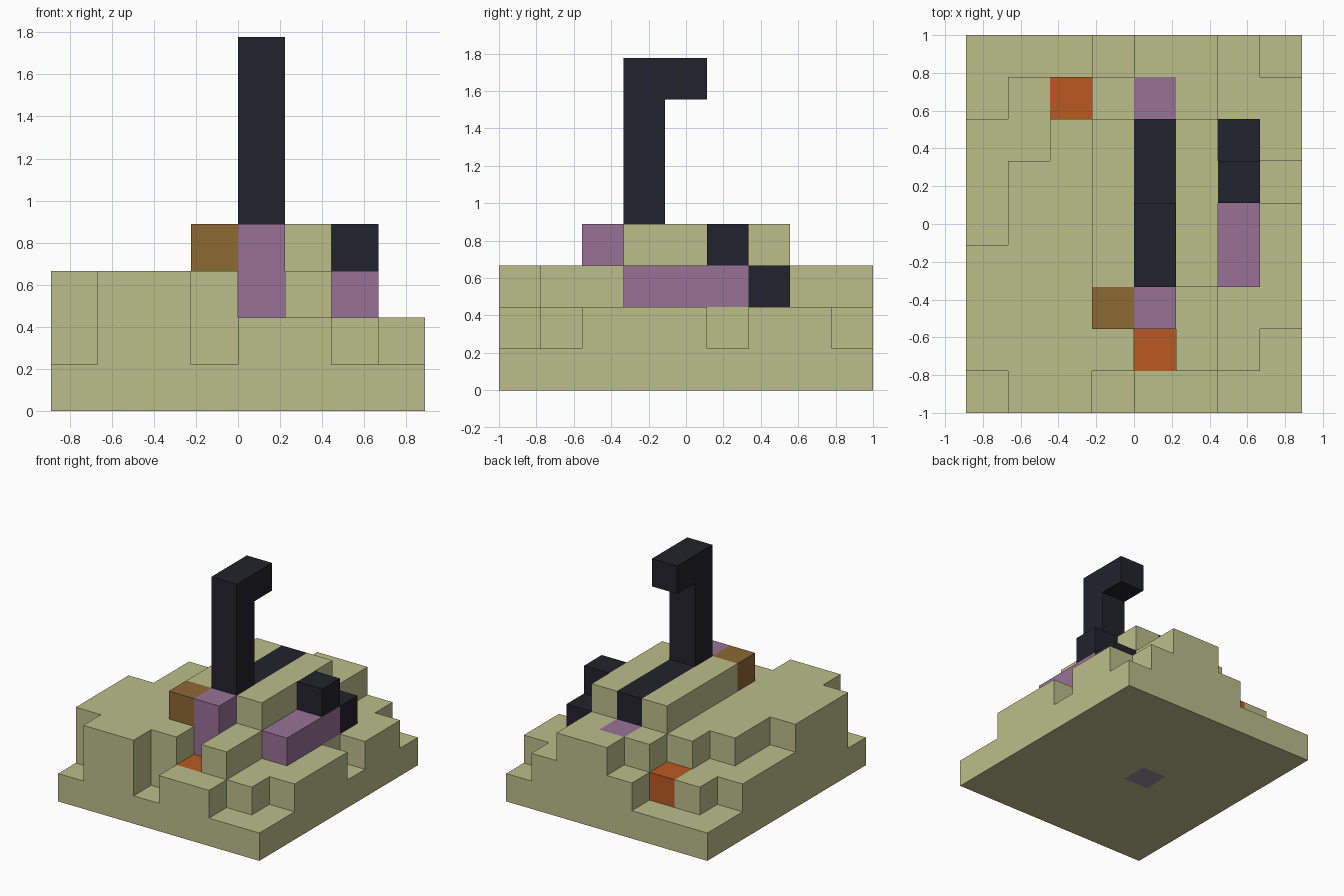
import bpy
import bmesh
from math import radians
from mathutils import Vector

default = bpy.data.objects.get("Cube")
if default:
    bpy.data.objects.remove(default, do_unlink=True)

UNIT = 2 / 9
ORIGIN = Vector((-4, -4.5, 0))


def material(name, rgb):
    m = bpy.data.materials.new(name)
    m.use_nodes = True
    m.diffuse_color = (*rgb, 1)
    bsdf = m.node_tree.nodes["Principled BSDF"]
    bsdf.inputs["Base Color"].default_value = (*rgb, 1)
    bsdf.inputs["Roughness"].default_value = 0.9
    return m


khaki = material("khaki", (0.497, 0.515, 0.254))
black = material("blue_black", (0.016, 0.016, 0.025))
purple = material("dusty_purple", (0.309, 0.171, 0.305))
brown = material("brown", (0.270, 0.138, 0.034))
orange = material("burnt_orange", (0.491, 0.100, 0.016))
grey = material("grey", (0.29, 0.27, 0.31))


def box(x, y, z, nx=1, ny=1, nz=1):
    """Set of grid cells filling a box."""
    return {(x + i, y + j, z + k)
            for i in range(nx) for j in range(ny) for k in range(nz)}


# Coloured blocks set into the mound
parts = {
    "post": (black, box(4, 3, 4, nz=4) | box(4, 4, 7)),
    "ridge_strip": (black, box(4, 3, 3, ny=4)),
    "side_blocks": (black, box(6, 5, 3) | box(6, 6, 2)),
    "side_bench": (purple, box(6, 3, 2, ny=3)),
    "front_pillar": (purple, box(4, 2, 2, nz=2)),
    "rear_tile": (purple, box(4, 7, 2)),
    "front_crate": (brown, box(3, 2, 3)),
    "front_tile": (orange, box(4, 1, 1)),
    "rear_block": (orange, box(2, 7, 1)),
    "underside_stone": (grey, box(3, 4, 0)),
}

# Stepped mound: one string of column heights per row, front to back
steps = ["13312211", "33332321", "33344322", "33344432", "23344432",
         "23344441", "22344432", "12233322", "11123321"]
mound = set()
for y, row in enumerate(steps):
    for x, height in enumerate(row):
        mound |= box(x, y, 0, nz=int(height))
for _, cells in parts.values():
    mound -= cells
parts["mound"] = (khaki, mound)

solid = set().union(*(cells for _, cells in parts.values()))


def build(name, mat, cells):
    """Outer skin of the cells, with flat areas merged."""
    bm = bmesh.new()
    for cell in sorted(cells):
        centre = Vector(cell) + Vector((0.5, 0.5, 0.5))
        for axis in range(3):
            for sign in (-1, 1):
                n = Vector((0, 0, 0))
                n[axis] = sign
                if tuple(int(c + d) for c, d in zip(cell, n)) in solid:
                    continue
                u = Vector((0, 0, 0))
                u[(axis + 1) % 3] = 0.5
                v = n.cross(u)
                mid = centre + n * 0.5
                corners = (mid - u - v, mid + u - v, mid + u + v, mid - u + v)
                bm.faces.new([bm.verts.new((c + ORIGIN) * UNIT) for c in corners])
    bmesh.ops.remove_doubles(bm, verts=bm.verts, dist=0.001)
    bmesh.ops.dissolve_limit(bm, angle_limit=radians(1),
                             verts=bm.verts, edges=bm.edges)
    mesh = bpy.data.meshes.new(name)
    bm.to_mesh(mesh)
    bm.free()
    mesh.materials.append(mat)
    bpy.context.collection.objects.link(bpy.data.objects.new(name, mesh))


for name, (mat, cells) in parts.items():
    build(name, mat, cells)
